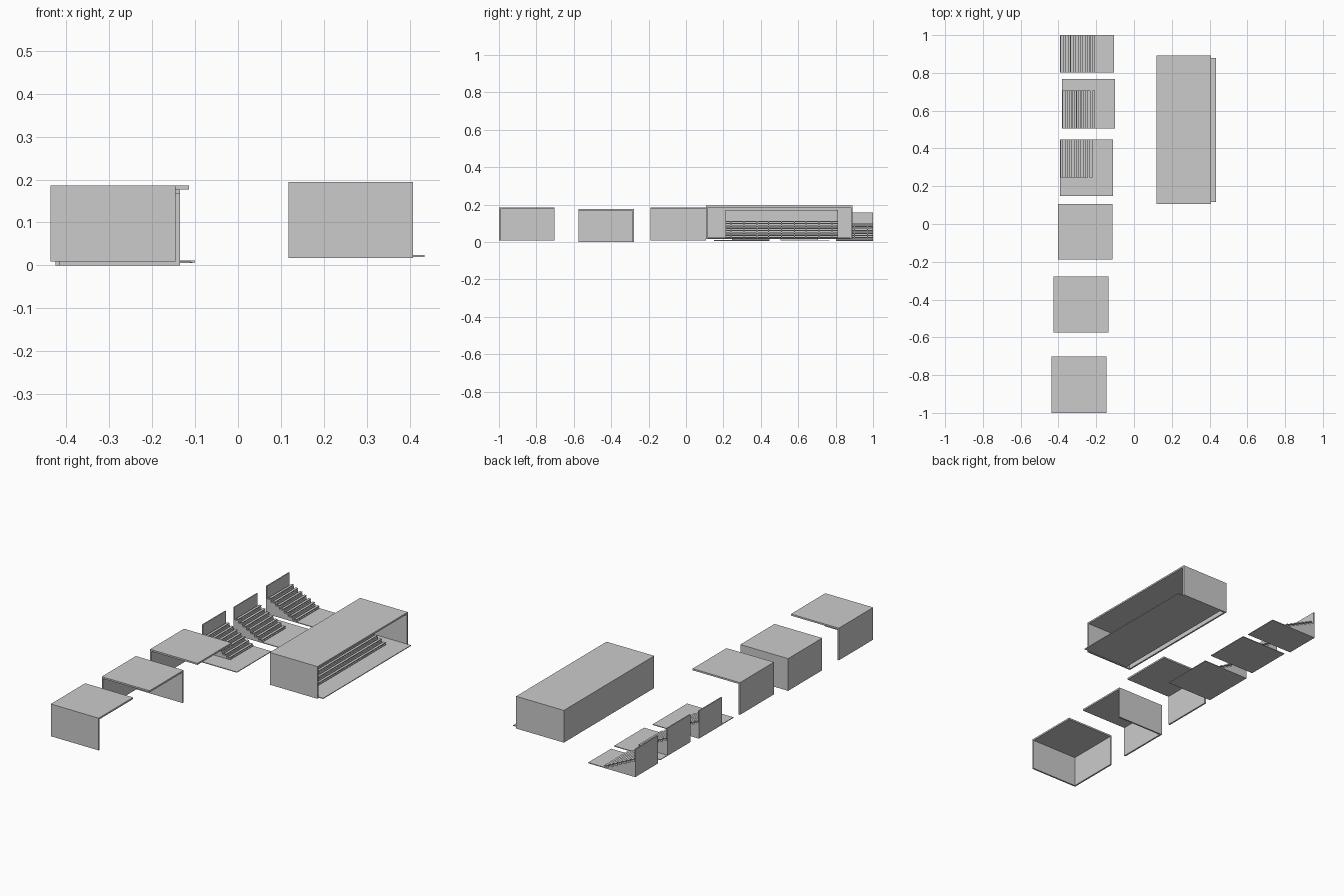
import bpy, bmesh

if "Cube" in bpy.data.objects:
    bpy.data.objects.remove(bpy.data.objects["Cube"])


def add_box(bm, x0, x1, y0, y1, z0, z1):
    v = [bm.verts.new((x, y, z)) for z in (z0, z1)
         for x, y in ((x0, y0), (x1, y0), (x1, y1), (x0, y1))]
    for f in ((3, 2, 1, 0), (4, 5, 6, 7), (0, 1, 5, 4),
              (1, 2, 6, 5), (2, 3, 7, 6), (3, 0, 4, 7)):
        bm.faces.new([v[i] for i in f])


def add_profile(bm, points, y0, y1):
    # extrude an x-z outline along y
    a = [bm.verts.new((x, y0, z)) for x, z in points]
    b = [bm.verts.new((x, y1, z)) for x, z in points]
    bm.faces.new(a)
    bm.faces.new(b[::-1])
    n = len(points)
    for i in range(n):
        j = (i + 1) % n
        bm.faces.new((a[i], b[i], b[j], a[j]))


def finish(bm, name):
    bmesh.ops.recalc_face_normals(bm, faces=bm.faces)
    me = bpy.data.meshes.new(name)
    bm.to_mesh(me)
    bm.free()
    ob = bpy.data.objects.new(name, me)
    bpy.context.collection.objects.link(ob)


H, T = 0.177, 0.009  # shell height and wall thickness


def shell(name, x0, x1, y0, y1, z, near=False, far=False):
    # roof slab, back wall and optional end walls in one outline
    bm = bmesh.new()
    top = z + H
    add_profile(bm, [(x0, z), (x0 + T, z), (x0 + T, top - T),
                     (x1, top - T), (x1, top), (x0, top)], y0, y1)
    if near:
        add_box(bm, x0 + T, x1, y0, y0 + T, z, top - T)
    if far:
        add_box(bm, x0 + T, x1, y1 - T, y1, z, top - T)
    finish(bm, name)


STEPS, RISE, WALL = 7, 0.0125, 0.006


def stand(name, x0, x1, depth, y0, y1, z, floor0, floor1):
    # floor slab
    bm = bmesh.new()
    add_box(bm, x0, x1, floor0, floor1, z, z + 0.004)
    finish(bm, name + "_floor")
    # back panel
    bm = bmesh.new()
    add_box(bm, x0, x0 + WALL, y0, y1, z + 0.004, z + 0.152)
    finish(bm, name + "_back_panel")
    # stepped terrace
    run = (depth - WALL) / STEPS
    base = z + 0.004
    pts = [(x0 + WALL, base), (x0 + depth, base)]
    for i in range(STEPS):
        zt = base + i * RISE + 0.004
        pts += [(x0 + depth - i * run, zt), (x0 + depth - (i + 1) * run, zt)]
    bm = bmesh.new()
    add_profile(bm, pts, y0, y1)
    finish(bm, name + "_terrace")
    # bench planks on small feet
    bm = bmesh.new()
    n = max(1, round((y1 - y0) / 0.2))
    for i in range(STEPS):
        xf = x0 + depth - i * run
        zt = base + i * RISE + 0.004
        add_box(bm, xf - 0.015, xf - 0.001, y0, y1, zt + 0.005, zt + 0.009)
        for k in range(n):
            for f in (0.03, 0.1, 0.17):
                yc = y0 + k * 0.2 + f
                add_box(bm, xf - 0.011, xf - 0.005, yc - 0.003, yc + 0.003, zt, zt + 0.005)
    finish(bm, name + "_benches")


# separate shell modules
shell("near_end_shell", -0.437, -0.146, -1.0, -0.702, 0.009, near=True)
shell("far_end_shell", -0.425, -0.135, -0.575, -0.279, 0.0, far=True)
shell("middle_shell", -0.402, -0.114, -0.189, 0.106, 0.009)

# separate seating modules
stand("near_end_stand", -0.392, -0.111, 0.172, 0.247, 0.447, 0.006, 0.149, 0.447)
stand("far_end_stand", -0.381, -0.100, 0.175, 0.506, 0.706, 0.007, 0.506, 0.767)
stand("middle_stand", -0.392, -0.106, 0.187, 0.801, 1.0, 0.006, 0.801, 1.0)

# assembled stand
shell("assembled_shell", 0.118, 0.408, 0.107, 0.891, 0.0175, near=True, far=True)
stand("assembled_stand", 0.150, 0.435, 0.180, 0.211, 0.813, 0.020, 0.117, 0.879)
